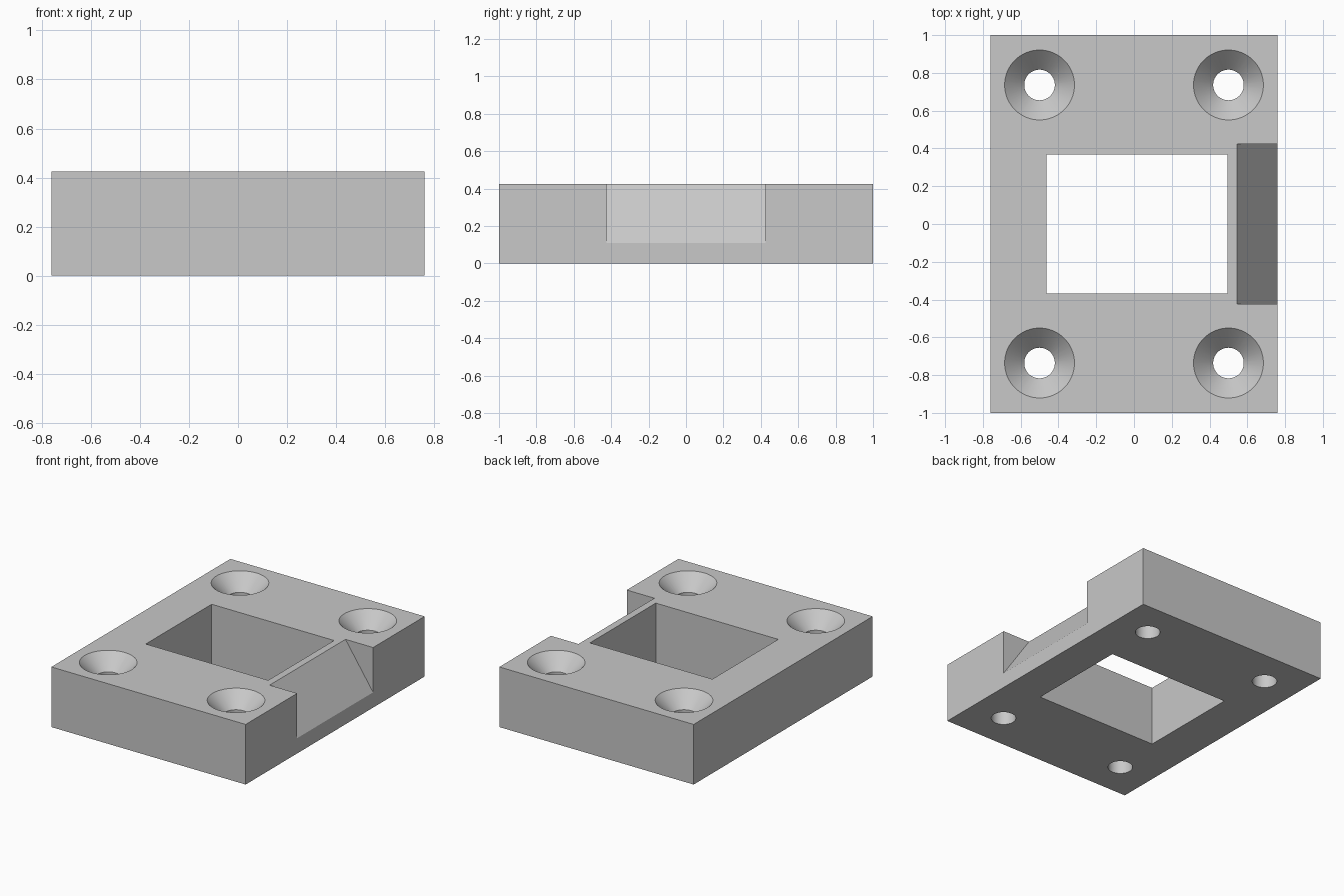
import bpy, bmesh
from mathutils import Matrix, Vector

if "Cube" in bpy.data.objects:
    bpy.data.objects.remove(bpy.data.objects["Cube"], do_unlink=True)

WIDTH, LENGTH, HEIGHT = 1.52, 2.0, 0.425
HOLES = [(x, y) for x in (-0.5, 0.5) for y in (-0.736, 0.736)]
HOLE_R, RIM_R = 0.081, 0.185
EXTRA = 0.05  # cutters overshoot the surfaces by this much


def new_object(name, bm):
    bmesh.ops.recalc_face_normals(bm, faces=bm.faces)
    mesh = bpy.data.meshes.new(name)
    bm.to_mesh(mesh)
    bm.free()
    obj = bpy.data.objects.new(name, mesh)
    bpy.context.collection.objects.link(obj)
    return obj


def box(name, x0, x1, y0, y1, z0, z1):
    bm = bmesh.new()
    centre = Vector((x0 + x1, y0 + y1, z0 + z1)) / 2
    size = Matrix.Diagonal((x1 - x0, y1 - y0, z1 - z0, 1))
    bmesh.ops.create_cube(bm, size=1, matrix=Matrix.Translation(centre) @ size)
    return new_object(name, bm)


def cones(name, z0, r0, z1, r1):
    bm = bmesh.new()
    for x, y in HOLES:
        bmesh.ops.create_cone(bm, cap_ends=True, segments=64, radius1=r0, radius2=r1,
                              depth=z1 - z0,
                              matrix=Matrix.Translation((x, y, (z0 + z1) / 2)))
    return new_object(name, bm)


def prism(name, profile, half_length):
    bm = bmesh.new()
    face = bm.faces.new([bm.verts.new((x, -half_length, z)) for x, z in profile])
    out = bmesh.ops.extrude_face_region(bm, geom=[face])
    verts = [v for v in out["geom"] if isinstance(v, bmesh.types.BMVert)]
    bmesh.ops.translate(bm, verts=verts, vec=(0, 2 * half_length, 0))
    return new_object(name, bm)


# Plate body
plate = box("strike_plate", -WIDTH / 2, WIDTH / 2, -LENGTH / 2, LENGTH / 2, 0, HEIGHT)

# Ramp line, extended past the plate at both ends
top, low = Vector((0.544, HEIGHT)), Vector((WIDTH / 2, 0.108))
start, end = top.lerp(low, -0.2), top.lerp(low, 1.2)

# Window, ramp notch, screw holes and countersinks
cutters = [
    box("window_cutter", -0.464, 0.494, -0.368, 0.368, -EXTRA, HEIGHT + EXTRA),
    prism("ramp_cutter", [start, end, (end.x, start.y)], 0.424),
    cones("screw_hole_cutter", -EXTRA, HOLE_R, HEIGHT + EXTRA, HOLE_R),
    cones("countersink_cutter", HEIGHT - RIM_R + HOLE_R - EXTRA, HOLE_R - EXTRA,
          HEIGHT + EXTRA, RIM_R + EXTRA),
]
for cutter in cutters:
    cutter.hide_render = True
    cut = plate.modifiers.new(cutter.name, "BOOLEAN")
    cut.operation = "DIFFERENCE"
    cut.solver = "EXACT"
    cut.object = cutter

# Bake the cuts and remove the cutters
depsgraph = bpy.context.evaluated_depsgraph_get()
result = bpy.data.meshes.new_from_object(plate.evaluated_get(depsgraph))
plate.modifiers.clear()
plate.data = result
for cutter in cutters:
    bpy.data.objects.remove(cutter, do_unlink=True)

# Plain grey finish
grey = bpy.data.materials.new("grey")
grey.use_nodes = True
colour = (0.58, 0.58, 0.58, 1)
grey.diffuse_color = colour
grey.node_tree.nodes["Principled BSDF"].inputs["Base Color"].default_value = colour
plate.data.materials.clear()
plate.data.materials.append(grey)

# Smooth hole walls, sharp edges
bpy.ops.object.select_all(action="DESELECT")
plate.select_set(True)
bpy.context.view_layer.objects.active = plate
bpy.ops.object.shade_smooth_by_angle()
